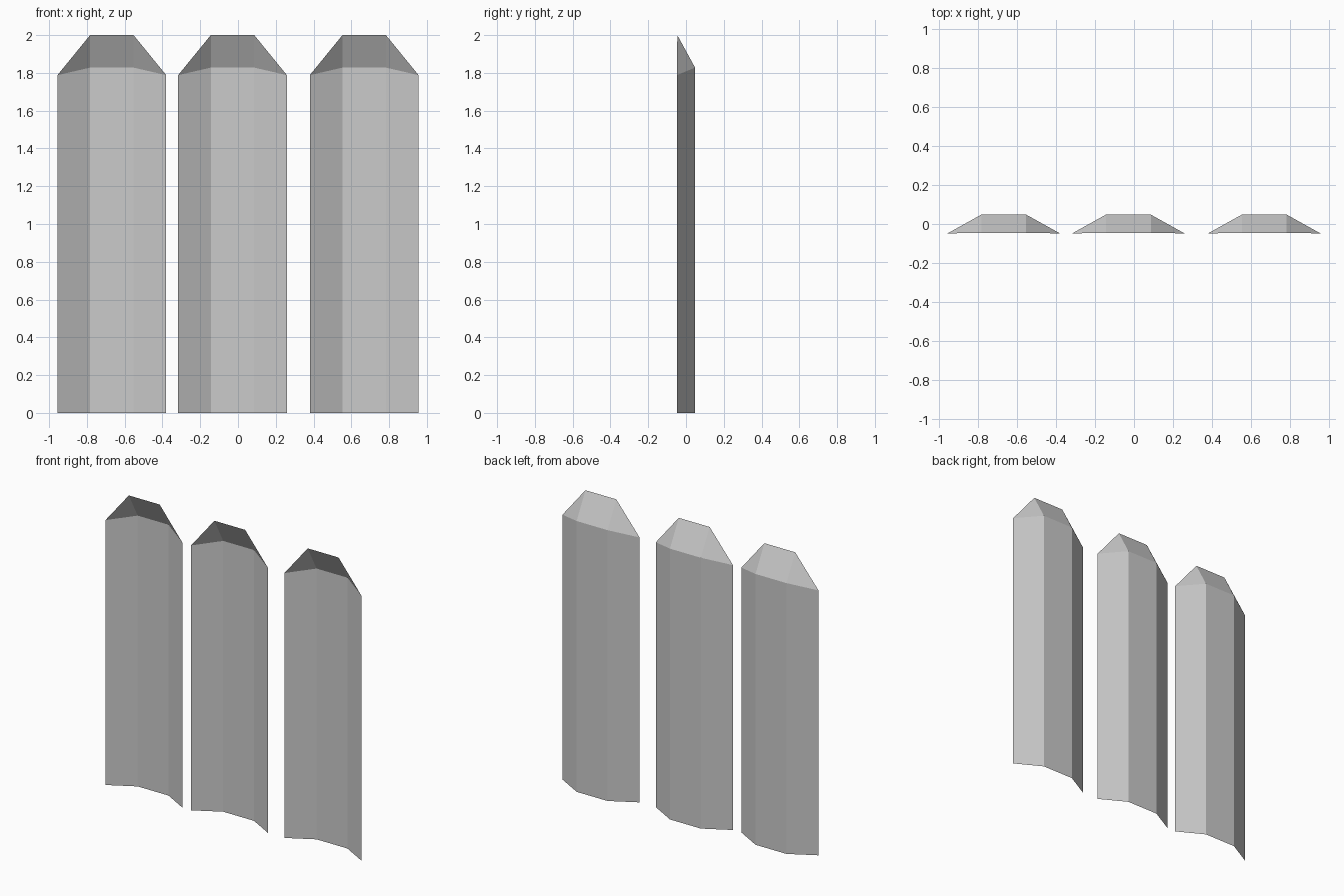
import bpy
import bmesh

if "Cube" in bpy.data.objects:
    bpy.data.objects.remove(bpy.data.objects["Cube"])

HALF_W, HALF_FLAT = 0.288, 0.115   # half widths of the whole slat and its flat middle
DEPTH = 0.048                      # half depth


def slat(name, cx):
    """Thin folded sheet, open at the front and bottom, with a bevelled tip."""
    # folded cross-section: x, y, height of the wall at that fold
    profile = [(-HALF_W, -DEPTH, 1.788), (-HALF_FLAT, DEPTH, 1.828),
               (HALF_FLAT, DEPTH, 1.828), (HALF_W, -DEPTH, 1.788)]
    bm = bmesh.new()
    low = [bm.verts.new((x, y, 0)) for x, y, z in profile]
    top = [bm.verts.new((x, y, z)) for x, y, z in profile]
    tip = [bm.verts.new((s * HALF_FLAT, -DEPTH + 0.002, 2)) for s in (-1, 1)]

    # upright walls
    for i in range(3):
        bm.faces.new((low[i + 1], low[i], top[i], top[i + 1]))
    # sloping cap leaning forward to the tip
    bm.faces.new((top[1], top[0], tip[0]))
    bm.faces.new((top[2], top[1], tip[0], tip[1]))
    bm.faces.new((top[3], top[2], tip[1]))

    mesh = bpy.data.meshes.new(name)
    bm.to_mesh(mesh)
    bm.free()
    obj = bpy.data.objects.new(name, mesh)
    obj.location.x = cx
    bpy.context.collection.objects.link(obj)


# three unevenly spaced slats
for name, cx in (("left_slat", -0.668), ("middle_slat", -0.029), ("right_slat", 0.668)):
    slat(name, cx)
